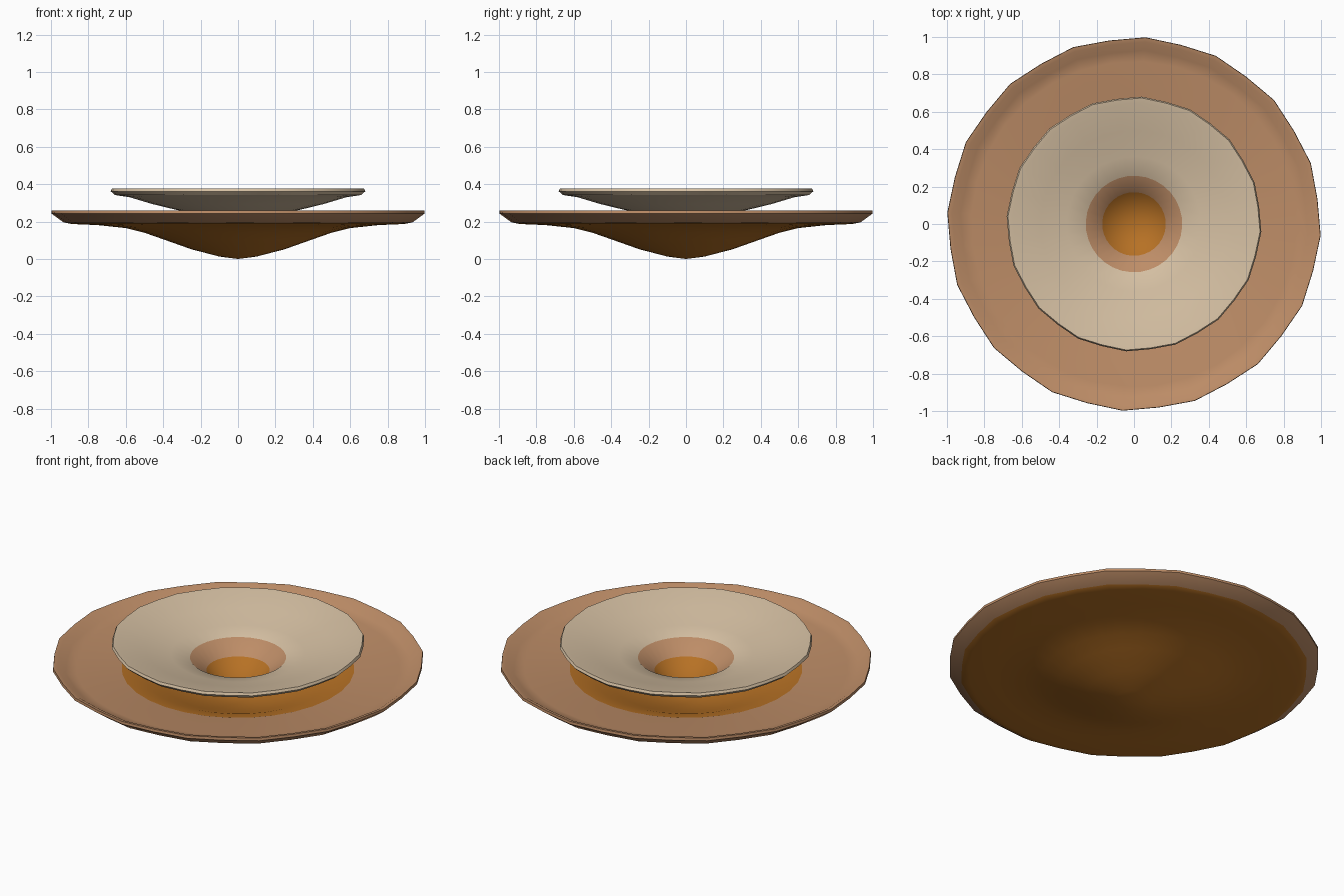
import bpy, bmesh, math

if "Cube" in bpy.data.objects:
    bpy.data.objects.remove(bpy.data.objects["Cube"])

SIDES = 32
TURN = math.radians(-3.5)


def material(name, rgb):
    m = bpy.data.materials.new(name)
    m.diffuse_color = (*rgb, 1.0)
    m.use_nodes = True
    m.node_tree.nodes["Principled BSDF"].inputs["Base Color"].default_value = m.diffuse_color
    return m


cream = material("cream", (0.66, 0.52, 0.36))
tan = material("tan", (0.51, 0.265, 0.135))
orange = material("burnt orange", (0.47, 0.165, 0.018))
MATS = [cream, tan, orange]


def lathe(name, profile, bands, rim_radius):
    """Turn a profile (pole to pole); bands gives a material per segment.
    Near the rim every other vertex is pulled in for the uneven outline."""
    bm = bmesh.new()
    rings = []
    for r, z in profile:
        if r == 0:
            rings.append([bm.verts.new((0, 0, z))])
            continue
        ring = []
        for i in range(SIDES):
            a = TURN + 2 * math.pi * i / SIDES
            k = 0.99 if (i % 2 and r > 0.9 * rim_radius) else 1.0
            ring.append(bm.verts.new((r * k * math.cos(a), r * k * math.sin(a), z)))
        rings.append(ring)
    for s, (a, b) in enumerate(zip(rings, rings[1:])):
        for i in range(SIDES):
            j = (i + 1) % SIDES
            if len(a) == 1:
                vs = [a[0], b[j], b[i]]
            elif len(b) == 1:
                vs = [a[i], a[j], b[0]]
            else:
                vs = [a[i], a[j], b[j], b[i]]
            bm.faces.new(vs).material_index = bands[s]
    bmesh.ops.recalc_face_normals(bm, faces=bm.faces)
    me = bpy.data.meshes.new(name)
    bm.to_mesh(me)
    bm.free()
    for m in MATS:
        me.materials.append(m)
    ob = bpy.data.objects.new(name, me)
    bpy.context.collection.objects.link(ob)
    bpy.context.view_layer.objects.active = ob
    ob.select_set(True)
    bpy.ops.object.shade_smooth_by_angle(angle=math.radians(30))
    ob.select_set(False)
    return ob


# Wide lower dish: orange underside, tan rim and flange, orange bowl
under = [(0, 0), (0.1, 0.013), (0.25, 0.052), (0.4, 0.105), (0.5, 0.14),
         (0.6, 0.165), (0.75, 0.181), (0.89, 0.187), (0.935, 0.196)]
rim = [(1.0, 0.243), (0.998, 0.258), (0.975, 0.254), (0.93, 0.226),
       (0.87, 0.214), (0.625, 0.207)]
bowl = [(0.5, 0.172), (0.4, 0.135), (0.25, 0.08), (0.1, 0.04), (0, 0.03)]
lathe("lower_dish", under + rim + bowl,
      [2] * (len(under) - 1) + [1] * len(rim) + [2] * len(bowl), 1.0)

# Upper funnel: cream lip, tan throat, orange conical tip
outside = [(0, 0.035), (0.17, 0.18), (0.27, 0.25)]
lip_under = [(0.34, 0.265), (0.46, 0.294), (0.58, 0.33), (0.66, 0.342)]
lip_top = [(0.682, 0.362), (0.675, 0.376), (0.65, 0.372), (0.5, 0.333),
           (0.36, 0.296), (0.258, 0.274)]
throat = [(0.17, 0.2), (0, 0.055)]
lathe("upper_funnel", outside + lip_under + lip_top + throat,
      [2, 1] + [0] * (len(lip_under) + len(lip_top)) + [1, 2], 0.68)
